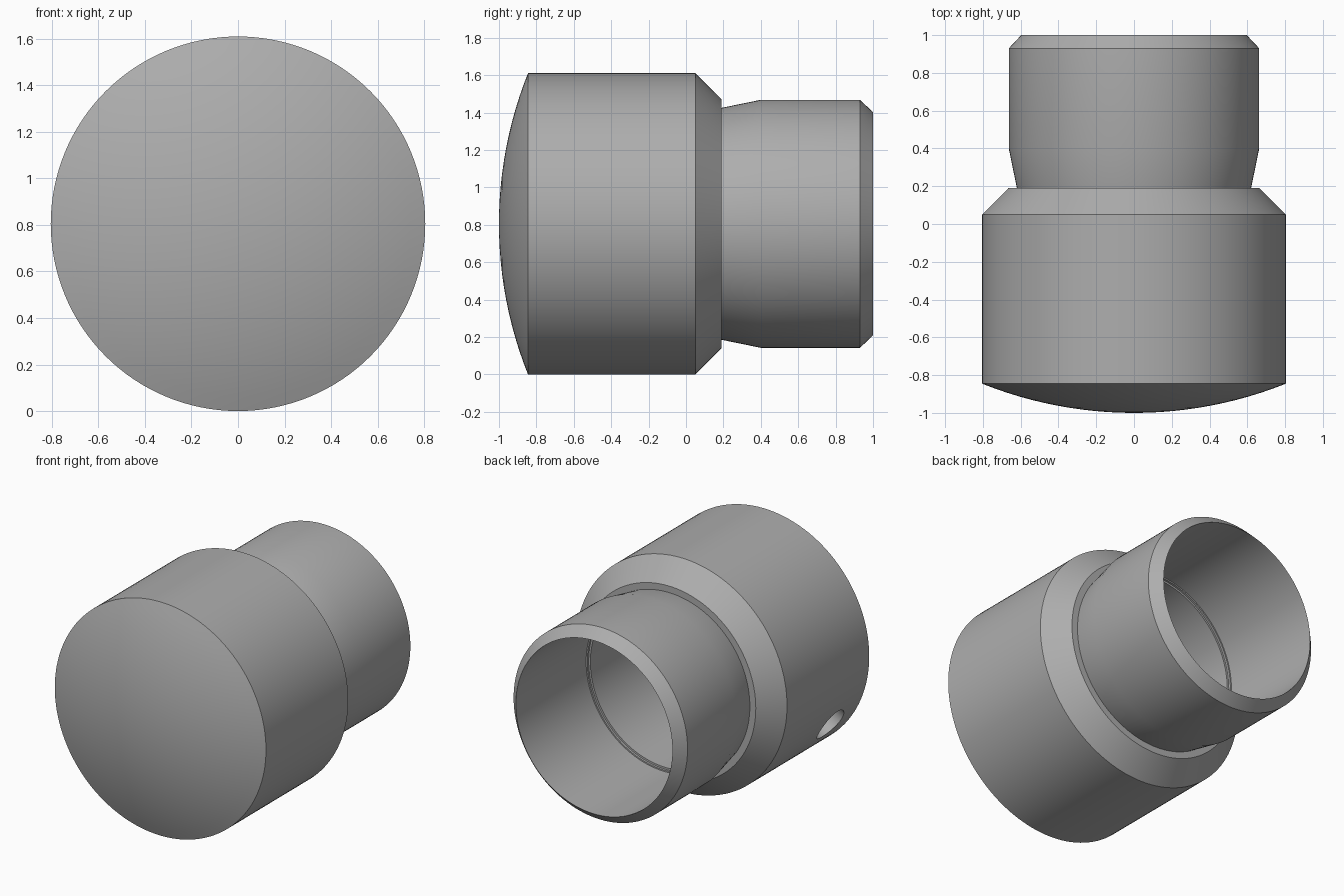
import bpy, bmesh, math
from mathutils import Vector, Matrix

cube = bpy.data.objects.get("Cube")
if cube:
    bpy.data.objects.remove(cube, do_unlink=True)

RADIUS = 0.805          # largest radius, also the height of the axis
SEGMENTS = 128

# Plain grey metal
metal = bpy.data.materials.new("grey_metal")
metal.use_nodes = True
grey = (0.42, 0.42, 0.42, 1)
metal.diffuse_color = grey
metal.node_tree.nodes["Principled BSDF"].inputs["Base Color"].default_value = grey


def lathe(name, profile):
    """Spin (radius, y) points about the lengthwise axis."""
    bm = bmesh.new()
    verts = [bm.verts.new((r, y, 0)) for r, y in profile]
    edges = [bm.edges.new(pair) for pair in zip(verts, verts[1:])]
    bmesh.ops.spin(bm, geom=verts + edges, cent=(0, 0, 0), axis=(0, 1, 0),
                   angle=math.tau, steps=SEGMENTS, use_duplicate=False)
    bmesh.ops.remove_doubles(bm, verts=bm.verts, dist=0.0001)
    bmesh.ops.recalc_face_normals(bm, faces=bm.faces)
    bmesh.ops.translate(bm, verts=bm.verts, vec=(0, 0, RADIUS))
    mesh = bpy.data.meshes.new(name)
    bm.to_mesh(mesh)
    bm.free()
    obj = bpy.data.objects.new(name, mesh)
    bpy.context.collection.objects.link(obj)
    mesh.materials.append(metal)
    return obj


# Domed front as a shallow spherical cap
rim_y, tip_y = -0.845, -1.0
depth = rim_y - tip_y
sphere = (RADIUS ** 2 + depth ** 2) / (2 * depth)
half_angle = math.asin(RADIUS / sphere)
dome = [(sphere * math.sin(half_angle * i / 12),
         tip_y + sphere * (1 - math.cos(half_angle * i / 12))) for i in range(13)]

# Chamfered body, tapered neck and stepped bore, open at the back
outside = [(RADIUS, 0.05), (0.665, 0.19), (0.62, 0.19), (0.663, 0.4),
           (0.663, 0.93), (0.597, 1.0)]
bore = [(0.597, 0.235), (0.588, 0.235), (0.588, 0.22), (0.575, 0.22),
        (0.575, -0.8), (0, -0.8)]
body = lathe("capped_sleeve", dome + outside + bore)

# Small round hole drilled through the lower right wall
tilt = math.radians(30)
outward = Vector((-math.cos(tilt), 0, -math.sin(tilt)))
centre = Vector((0, -0.58, RADIUS)) + outward * 0.75
turn = outward.to_track_quat('Z', 'Y').to_matrix().to_4x4()
bm = bmesh.new()
bmesh.ops.create_cone(bm, cap_ends=True, segments=48, radius1=0.12, radius2=0.12,
                      depth=0.6, matrix=Matrix.Translation(centre) @ turn)
cutter_mesh = bpy.data.meshes.new("hole_cutter")
bm.to_mesh(cutter_mesh)
bm.free()
cutter_mesh.materials.append(metal)
cutter = bpy.data.objects.new("hole_cutter", cutter_mesh)
bpy.context.collection.objects.link(cutter)
cutter.hide_render = True

drill = body.modifiers.new("side_hole", 'BOOLEAN')
drill.operation = 'DIFFERENCE'
drill.solver = 'EXACT'
drill.object = cutter

bpy.ops.object.select_all(action='DESELECT')
body.select_set(True)
bpy.context.view_layer.objects.active = body
bpy.ops.object.modifier_apply(modifier=drill.name)
bpy.data.objects.remove(cutter, do_unlink=True)
bpy.ops.object.shade_smooth_by_angle(angle=math.radians(12))
